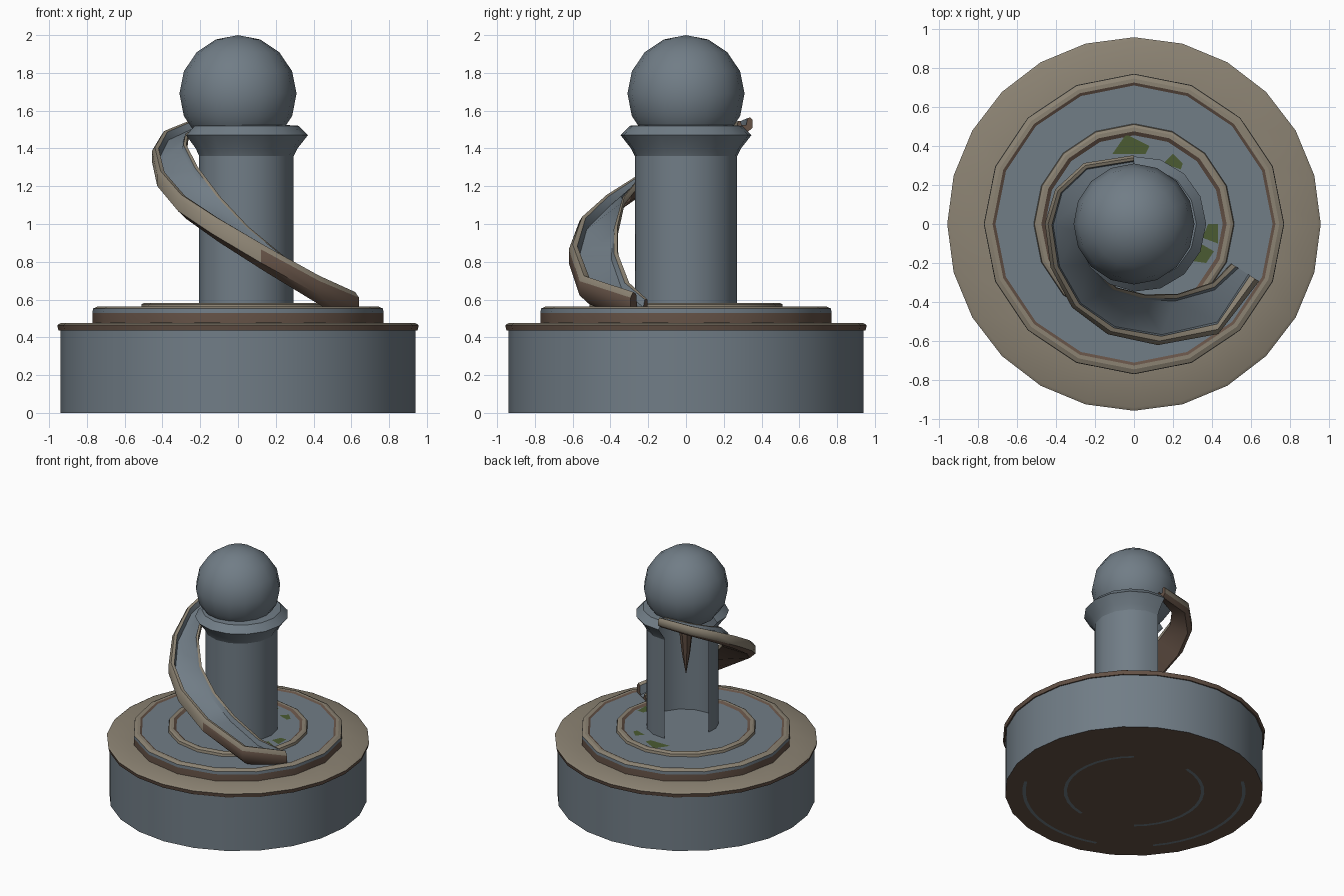
import bpy, bmesh, math
from mathutils import Vector

if "Cube" in bpy.data.objects:
    bpy.data.objects.remove(bpy.data.objects["Cube"])


def material(name, rgb):
    m = bpy.data.materials.new(name)
    m.use_nodes = True
    m.diffuse_color = (*rgb, 1)
    m.node_tree.nodes["Principled BSDF"].inputs["Base Color"].default_value = (*rgb, 1)
    return m


MATS = [material("slate_blue", (0.165, 0.205, 0.24)),
        material("weathered_tan", (0.26, 0.225, 0.17)),
        material("rust_brown", (0.13, 0.085, 0.062)),
        material("moss_green", (0.07, 0.105, 0.032))]
BLUE, TAN, BROWN, GREEN = range(4)


def finish(name, bm, angle=40, recalc=False):
    if recalc:
        bmesh.ops.recalc_face_normals(bm, faces=bm.faces)
    mesh = bpy.data.meshes.new(name)
    bm.to_mesh(mesh)
    bm.free()
    obj = bpy.data.objects.new(name, mesh)
    bpy.context.collection.objects.link(obj)
    for m in MATS:
        mesh.materials.append(m)
    bpy.ops.object.select_all(action='DESELECT')
    obj.select_set(True)
    bpy.context.view_layer.objects.active = obj
    if angle:
        bpy.ops.object.shade_smooth_by_angle(angle=math.radians(angle))
    return obj


def lathe(name, profile, mats, sides, start=0, end=360, shrink=0, angle=40):
    """Revolve (radius, height) points; shrink pulls the radius in away from +x."""
    bm = bmesh.new()
    rings = []
    for i in range(sides + 1):
        a = math.radians(start + (end - start) * i / sides)
        pull = shrink * (a / math.pi) ** 2
        rings.append([bm.verts.new(((r - pull) * math.cos(a), (r - pull) * math.sin(a), z))
                      for r, z in profile])
    for a, b in zip(rings, rings[1:]):
        for j, mat in enumerate(mats):
            bm.faces.new((a[j], b[j], b[j + 1], a[j + 1])).material_index = mat
    bmesh.ops.remove_doubles(bm, verts=bm.verts, dist=1e-5)
    return finish(name, bm, angle)


# Base drum and its overhanging rim
lathe("base_drum", [(0, 0), (0.94, 0), (0.94, 0.44)], [BROWN, BLUE], 24)
lathe("base_rim", [(0.93, 0.435), (0.95, 0.435), (0.957, 0.465), (0.94, 0.475), (0.7, 0.478)],
      [BROWN, BROWN, TAN, TAN], 24)

# Second tier with raised edge
lathe("second_tier", [(0.77, 0.47), (0.77, 0.53), (0.768, 0.552), (0.745, 0.563),
                      (0.725, 0.563), (0.71, 0.555), (0.49, 0.555)],
      [BROWN, BLUE, TAN, TAN, BROWN, BLUE], 16, angle=25)

# Inner ring and the floor round the column
lathe("inner_ring", [(0.515, 0.55), (0.51, 0.575), (0.495, 0.583), (0.475, 0.583),
                     (0.455, 0.57), (0, 0.57)],
      [TAN, TAN, TAN, BROWN, BLUE], 16, angle=25)

# Open-backed column and flared collar
lathe("column", [(0.295, 0.56), (0.295, 1.38)], [BLUE], 12, -180, 90, 0.095)
lathe("collar", [(0.295, 1.36), (0.315, 1.4), (0.37, 1.47), (0.32, 1.52), (0.24, 1.525)],
      [BLUE] * 4, 12, -180, 90, 0.095)

# Ball on top
bm = bmesh.new()
bmesh.ops.create_uvsphere(bm, u_segments=16, v_segments=8, radius=0.31)
bmesh.ops.translate(bm, verts=bm.verts, vec=(0, 0, 1.69))
finish("top_ball", bm, 60)

# Tapered spike hanging inside the column
lathe("inner_spike", [(0, 0.98), (0.03, 1.15), (0.06, 1.42)], [BROWN, BROWN], 8)

# Spiral slide: outer and inner rail stations from bottom to top
outer = [(.62, -.28, .57), (.43, -.54, .66), (.13, -.6, .83), (-.12, -.55, .98),
         (-.3, -.42, 1.1), (-.41, -.22, 1.23), (-.44, 0, 1.36), (-.39, .17, 1.45),
         (-.25, .3, 1.51), (0, .34, 1.53)]
inner = [(.51, -.21, .57), (.41, -.31, .66), (.22, -.37, .82), (.05, -.37, .96),
         (-.1, -.33, 1.12), (-.22, -.2, 1.28), (-.28, -.04, 1.4), (-.27, .1, 1.46),
         (-.2, .2, 1.5), (0, .28, 1.53)]
# Section: which rail, offset inward, offset up, colour of the following face
section = [(0, .03, -.09, BROWN), (0, -.025, -.04, TAN), (0, -.025, .04, TAN),
           (0, 0, .07, TAN), (0, .03, .06, BLUE), (0, .04, -.01, BLUE),
           (1, -.03, -.01, BLUE), (1, -.015, .03, TAN), (1, .01, .03, TAN),
           (1, .015, -.02, BROWN)]
bm = bmesh.new()
loops = []
for i, (o, n) in enumerate(zip(outer, inner)):
    rails = Vector(o), Vector(n)
    across = rails[1] - rails[0]
    across.z = 0
    across.normalize()
    size = 1 - 0.5 * i / (len(outer) - 1)
    loops.append([bm.verts.new(rails[k] + size * (across * d + Vector((0, 0, h))))
                  for k, d, h, _ in section])
count = len(section)
for i, (a, b) in enumerate(zip(loops, loops[1:])):
    for j in range(count):
        k = (j + 1) % count
        face = bm.faces.new((a[j], a[k], b[k], b[j]))
        face.material_index = BROWN if j == 1 and i < 2 else section[j][3]
for cap in (loops[0], loops[-1]):
    bm.faces.new(cap).material_index = BROWN
finish("spiral_slide", bm, 50, recalc=True)

# Moss patches on the floor
patches = [[(-.11, .36), (.06, .36), (.08, .4), (-.04, .46)],
           [(.15, .31), (.24, .28), (.25, .31), (.2, .36)],
           [(.35, -.07), (.43, -.1), (.43, 0), (.38, 0)],
           [(.3, -.19), (.37, -.2), (.41, -.14), (.34, -.1)]]
for n, outline in enumerate(patches):
    bm = bmesh.new()
    face = bm.faces.new([bm.verts.new((x, y, 0.574)) for x, y in outline])
    face.material_index = GREEN
    finish(f"moss_patch_{n + 1}", bm, 0, recalc=False)

# Thin worn arcs under the base
for n, (radius, start, end) in enumerate([(.5, 100, 230), (.5, 280, 410), (.8, 130, 220), (.8, 250, 330)]):
    lathe(f"underside_arc_{n + 1}", [(radius - .012, -.001), (radius + .012, -.001)],
          [BLUE], 12, start, end)
